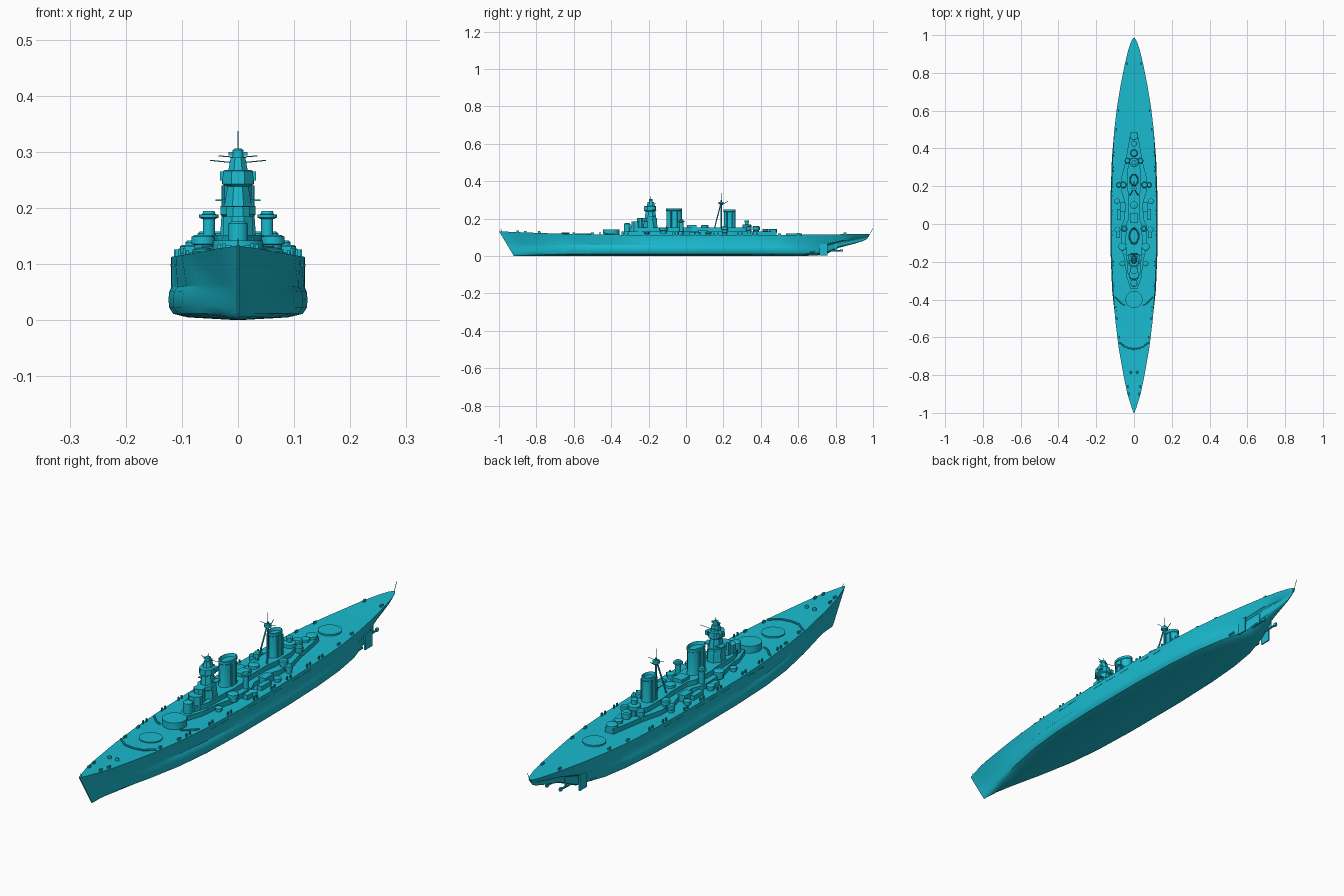
import bpy, bmesh, math
from mathutils import Vector

mat = bpy.data.materials.new("cyan_paint")
mat.diffuse_color = (0.01, 0.5, 0.63, 1)


def finish(name, bm, smooth=False):
    bmesh.ops.remove_doubles(bm, verts=bm.verts, dist=1e-6)
    bmesh.ops.recalc_face_normals(bm, faces=bm.faces)
    me = bpy.data.meshes.new(name)
    bm.to_mesh(me)
    bm.free()
    ob = bpy.data.objects.new(name, me)
    bpy.context.collection.objects.link(ob)
    me.materials.append(mat)
    if smooth:
        bpy.ops.object.select_all(action='DESELECT')
        ob.select_set(True)
        bpy.context.view_layer.objects.active = ob
        bpy.ops.object.shade_smooth_by_angle(angle=math.radians(32))
    return ob


def sides(x):
    return (1, -1) if abs(x) > 1e-6 else (1,)


def loft(bm, rings):
    """Bridge equal-length closed rings and cap both ends."""
    vs = [[bm.verts.new(p) for p in r] for r in rings]
    n = len(vs[0])
    for a, b in zip(vs, vs[1:]):
        for i in range(n):
            bm.faces.new((a[i], a[(i + 1) % n], b[(i + 1) % n], b[i]))
    bm.faces.new(vs[0])
    bm.faces.new(vs[-1])


def stack(name, x, y, rings, n=16):
    """Stacked oval rings (z, rx, ry[, y shift]), mirrored when off centre."""
    bm = bmesh.new()
    for s in sides(x):
        loft(bm, [[(s * x + r[1] * math.cos((i + .5) * math.tau / n),
                    y + (r[3] if len(r) > 3 else 0) + r[2] * math.sin((i + .5) * math.tau / n), r[0])
                   for i in range(n)] for r in rings])
    return finish(name, bm, n > 8)


def house(name, half, z0, z1):
    """Deckhouse from a half outline (x, y), mirrored."""
    pts = half + [(-x, y) for x, y in reversed(half)]
    bm = bmesh.new()
    loft(bm, [[(x, y, z) for x, y in pts] for z in (z0, z1)])
    return finish(name, bm)


def boxes(name, items):
    """Boxes (x, y, z centre, sx, sy, sz), mirrored when off centre."""
    bm = bmesh.new()
    for x, y, z, sx, sy, sz in items:
        for s in sides(x):
            v = bmesh.ops.create_cube(bm, size=1)["verts"]
            bmesh.ops.scale(bm, vec=(sx, sy, sz), verts=v)
            bmesh.ops.translate(bm, vec=(s * x, y, z), verts=v)
    return finish(name, bm)


def rods(name, items, n=8):
    """Rods (p, q, radius), mirrored when off centre."""
    bm = bmesh.new()
    for p, q, r in items:
        for s in sides(abs(p[0]) + abs(q[0])):
            a, b = Vector((s * p[0], p[1], p[2])), Vector((s * q[0], q[1], q[2]))
            d = (b - a).normalized()
            u = d.orthogonal().normalized()
            w = d.cross(u)
            loft(bm, [[c + r * (u * math.cos(i * math.tau / n) + w * math.sin(i * math.tau / n))
                       for i in range(n)] for c in (a, b)])
    return finish(name, bm)


# Hull stations: deck y, deck z, deck half width, keel y, keel z, knuckle half width, bulge half width
ST = [(-1, .133, .002, -.92, 0, .002, .002), (-.97, .131, .013, -.9, 0, .006, .006),
      (-.9, .128, .035, -.85, 0, .018, .015), (-.8, .124, .056, -.78, 0, .036, .034),
      (-.65, .119, .082, -.65, 0, .066, .068), (-.5, .116, .1, -.5, 0, .092, .099),
      (-.35, .114, .111, -.35, 0, .108, .116), (-.15, .113, .119, -.15, 0, .118, .124),
      (.15, .113, .119, .15, 0, .119, .124), (.35, .113, .113, .35, 0, .111, .117),
      (.5, .113, .104, .5, 0, .098, .104), (.62, .114, .09, .62, 0, .08, .083),
      (.75, .115, .068, .74, .006, .056, .045), (.84, .117, .05, .82, .045, .038, .022),
      (.92, .118, .031, .9, .066, .02, .01), (.965, .118, .016, .945, .08, .009, .004),
      (.985, .118, .004, .968, .092, .002, .001)]


def deck(y):
    """Deck half width and height at y."""
    for a, b in zip(ST, ST[1:]):
        if a[0] <= y <= b[0]:
            t = (y - a[0]) / (b[0] - a[0])
            return a[2] + t * (b[2] - a[2]), a[1] + t * (b[1] - a[1])


rings = []
for yd, zd, wd, yk, zk, wm, wb in ST:
    half = [(wd, 1), (wm, .52), (wm * .3 + wb * .7, .45), (wb, .33), (wb * .99, .2),
            (wb * .93, .1), (wb * .72, .045)]
    prof = half + [(0, 0)] + [(-x, t) for x, t in reversed(half)] + [(0, 1)]
    rings.append([(x, yk + t * (yd - yk), zk + t * (zd - zk)) for x, t in prof])
bm = bmesh.new()
loft(bm, rings)
finish("hull", bm, True)

# Side openings, deck edge fittings, twin rudders and propeller shafts
boxes("side_slots", [(deck(y)[0] - .001, y, .098, .004, .05, .004)
                     for y in (-.3, -.24, -.08, .0, .08, .2, .27)])
boxes("edge_fittings", [(deck(y)[0] - .007, y + d, deck(y)[1] + .004, .004, .007, .018)
                        for y in (-.46, -.33, -.22, -.06, .05, .15, .28, .36) for d in (0, .02)])
boxes("rudders", [(.06, .735, .034, .005, .045, .062)])
rods("propeller_shafts", [((.03, .6, .02), (.03, .84, .03), .004), ((.065, .45, .015), (.065, .69, .022), .004)])
stack("inner_propeller_hubs", .03, .832, [(.024, .005, .009), (.036, .005, .009)], 8)
boxes("shaft_struts", [(.03, .8, .05, .003, .014, .045), (.065, .665, .035, .003, .014, .03)])

# Main gun barbettes
stack("bow_gun_ring", 0, -.55, [(.11, .043, .043), (.122, .043, .043)], 32)
stack("raised_barbette", 0, -.4, [(.11, .045, .045), (.142, .045, .045)], 32)
stack("aft_gun_ring", 0, .578, [(.11, .043, .043), (.12, .043, .043)], 32)

# Breakwaters and bow gear
rods("breakwaters", [((0, -.662, .122), (.04, -.655, .122), .004), ((.04, -.655, .122), (.078, -.625, .122), .004),
                     ((.045, -.43, .118), (.065, -.42, .118), .004), ((.065, -.42, .118), (.1, -.385, .118), .004)])
stack("capstans", .017, -.785, [(.12, .007, .007), (.13, .007, .007), (.133, .005, .005)])
boxes("bollards", [(deck(y)[0] - .01, y, deck(y)[1] + .003, .006, .014, .012)
                   for y in (-.9, -.86, -.6, -.5, .5, .6, .85)])
rods("flagstaffs", [((0, .983, .115), (0, .999, .15), .001), ((0, -.985, .13), (0, -.99, .145), .001)])

# Long deckhouse in two levels
house("lower_deckhouse", [(.018, -.345), (.04, -.28), (.048, -.2), (.066, -.13), (.068, -.01), (.05, .03),
                          (.05, .12), (.066, .17), (.066, .25), (.045, .33), (.03, .42), (.018, .485)], .108, .132)
house("upper_deckhouse", [(.018, -.3), (.036, -.25), (.04, -.13), (.045, -.1), (.042, 0), (.028, .03),
                          (.028, .14), (.036, .19), (.036, .28), (.02, .35)], .13, .152)
boxes("midship_houses", [(0, .03, .158, .04, .05, .014), (.06, .09, .125, .03, .05, .03),
                         (.08, .05, .12, .022, .06, .02), (.085, -.05, .12, .02, .05, .024)])

# Forward conning steps
stack("forward_director", 0, -.315, [(.13, .018, .018), (.172, .018, .018), (.176, .012, .012)], 12)
stack("conning_step", 0, -.268, [(.13, .03, .028), (.185, .028, .026)], 8)
stack("conning_top", 0, -.245, [(.15, .024, .02), (.203, .022, .018)], 8)

# Forward tower: stacked octagonal tiers with platforms
stack("tower_base", 0, -.19, [(.13, .036, .042), (.185, .032, .038), (.2, .026, .034)], 8)
stack("tower_shaft", 0, -.19, [(.2, .027, .034), (.25, .018, .026)], 8)
stack("bridge", 0, -.195, [(.184, .028, .036), (.188, .034, .042), (.203, .034, .042), (.204, .03, .036)], 8)
stack("upper_bridge", 0, -.192, [(.238, .02, .028), (.243, .03, .036), (.266, .029, .034), (.268, .024, .03)], 8)
stack("tower_head", 0, -.188, [(.266, .019, .024), (.29, .014, .018)], 8)
stack("range_finder", 0, -.188, [(.29, .01, .01), (.303, .01, .01), (.306, .006, .006)], 12)
boxes("tower_wings", [(0, -.18, .214, .08, .03, .003), (0, -.188, .297, .034, .007, .006),
                      (.026, -.175, .257, .012, .02, .016)])
rods("tower_yards", [((0, -.165, .28), (.05, -.16, .285), .0009), ((0, -.188, .3), (0, -.188, .318), .0012)])

# Funnels with flared base, cap rim and open top
for name, y, rx, ry, top in (("forward_funnel", -.064, .026, .042, .255), ("aft_funnel", .233, .022, .031, .25)):
    stack(name, 0, y, [(.14, rx * 1.2, ry * 1.15), (.165, rx, ry), (top - .014, rx, ry),
                       (top - .012, rx * 1.1, ry * 1.05), (top - .002, rx * 1.1, ry * 1.05),
                       (top, rx * .95, ry * .95), (top - .012, rx * .8, ry * .85)], 20)
    rods(name + "_pipes", [((rx * 1.02, y + d, .15), (rx * 1.02, y + d, top - .015), .003) for d in (-.015, .015)])

# Control towers flanking the forward funnel
stack("side_control_towers", .052, -.025, [(.13, .011, .011), (.18, .011, .011), (.183, .018, .018),
                                           (.188, .018, .018), (.189, .012, .012), (.195, .01, .01)])

# Secondary gun mounts and tubs: name, x, y, radius, base z, top z
for name, x, y, r, z0, z1 in (
        ("forward_gun_mounts", .062, -.12, .021, .12, .152), ("mid_gun_mounts", .088, -.03, .016, .11, .134),
        ("aft_inner_mounts", .056, .207, .017, .12, .158), ("aft_outer_mounts", .08, .207, .014, .11, .142),
        ("rear_directors", .035, .335, .015, .12, .158), ("waist_mounts", .09, .12, .015, .11, .13),
        ("searchlight_tub", 0, .1, .02, .14, .166), ("aft_control_base", 0, .325, .024, .13, .17),
        ("aft_control_top", 0, .325, .013, .17, .19), ("rear_tub_front", 0, .375, .02, .12, .16),
        ("rear_tub_mid", 0, .425, .016, .12, .146), ("rear_tub_end", 0, .465, .022, .11, .146),
        ("edge_tubs", .062, -.21, .014, .11, .13)):
    h = z1 - z0
    stack(name, x, y, [(z0, r * .8, r * .8), (z0 + h * .45, r * .8, r * .8), (z0 + h * .5, r, r),
                       (z0 + h * .9, r, r), (z1, r * .75, r * .75)], 14)

# Tripod main mast with platform and yard
rods("main_mast", [((0, .188, .15), (0, .188, .3), .004), ((0, .188, .3), (0, .188, .337), .0012),
                   ((.022, .15, .14), (.003, .186, .28), .003), ((0, .188, .29), (.035, .188, .293), .0009),
                   ((0, .188, .27), (0, .225, .295), .0014)])
stack("mast_platform", 0, .188, [(.276, .006, .006), (.28, .014, .014), (.29, .014, .014)], 12)
